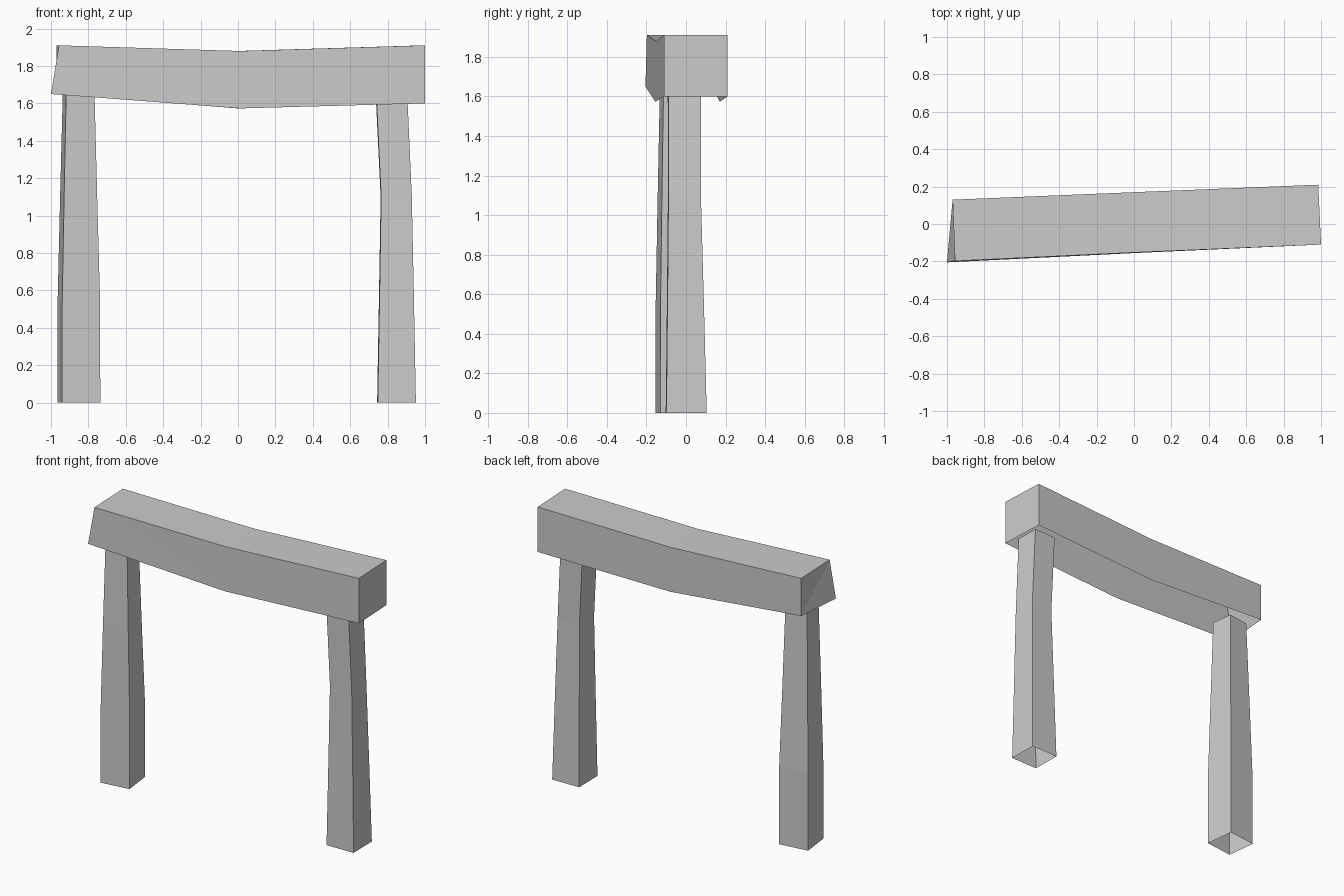
import bpy
from math import cos, sin, radians

if "Cube" in bpy.data.objects:
    bpy.data.objects.remove(bpy.data.objects["Cube"])


def make_mesh(name, verts, faces):
    mesh = bpy.data.meshes.new(name)
    mesh.from_pydata(verts, [], faces)
    obj = bpy.data.objects.new(name, mesh)
    bpy.context.collection.objects.link(obj)
    return obj


def post(name, rings, angle):
    """Open square tube through rings of (x, y, z, half width), turned about z."""
    c, s = cos(radians(angle)), sin(radians(angle))
    verts = []
    for x, y, z, h in rings:
        for u, v in ((-h, -h), (h, -h), (h, h), (-h, h)):
            verts.append((x + u * c - v * s, y + u * s + v * c, z))
    faces = []
    for r in range(len(rings) - 1):
        for i in range(4):
            a, b = 4 * r + i, 4 * r + (i + 1) % 4
            faces.append((a, b, b + 4, a + 4))
    return make_mesh(name, verts, faces)


# Two tapering posts, open at the bottom
post("left_post", [(-0.851, -0.04, 0, 0.103), (-0.851, -0.04, 0.53, 0.102),
                   (-0.852, -0.044, 1.1, 0.089), (-0.852, -0.047, 1.66, 0.076)], 7)
post("right_post", [(0.8475, 0.001, 0, 0.102), (0.847, -0.003, 0.55, 0.092),
                    (0.846, -0.008, 1.1, 0.082), (0.82, -0.008, 1.66, 0.083)], 1)

# Sagging lintel, open underneath: each section is
# front bottom, front top, back top, back bottom
sections = [
    [(-1.0, -0.205, 1.65), (-0.957, -0.198, 1.91), (-0.97, 0.13, 1.91), (-0.97, 0.13, 1.65)],
    [(0.01, -0.155, 1.573), (0.01, -0.152, 1.88), (0.0, 0.17, 1.88), (0.0, 0.17, 1.573)],
    [(1.0, -0.11, 1.6), (1.0, -0.11, 1.91), (0.985, 0.21, 1.91), (0.985, 0.21, 1.6)],
]
faces = [(0, 3, 1), (3, 2, 1), (8, 9, 10, 11)]
# Twisted front left face is split along its crease
faces += [(0, 1, 4), (1, 5, 4), (4, 5, 9, 8)]
for k in (0, 4):
    for i in (1, 2):
        faces.append((k + i, k + i + 1, k + i + 5, k + i + 4))
lintel = make_mesh("lintel", [v for sec in sections for v in sec], faces)

# Consistent outward normals
import bmesh
bm = bmesh.new()
bm.from_mesh(lintel.data)
bmesh.ops.recalc_face_normals(bm, faces=bm.faces)
bm.to_mesh(lintel.data)
bm.free()
